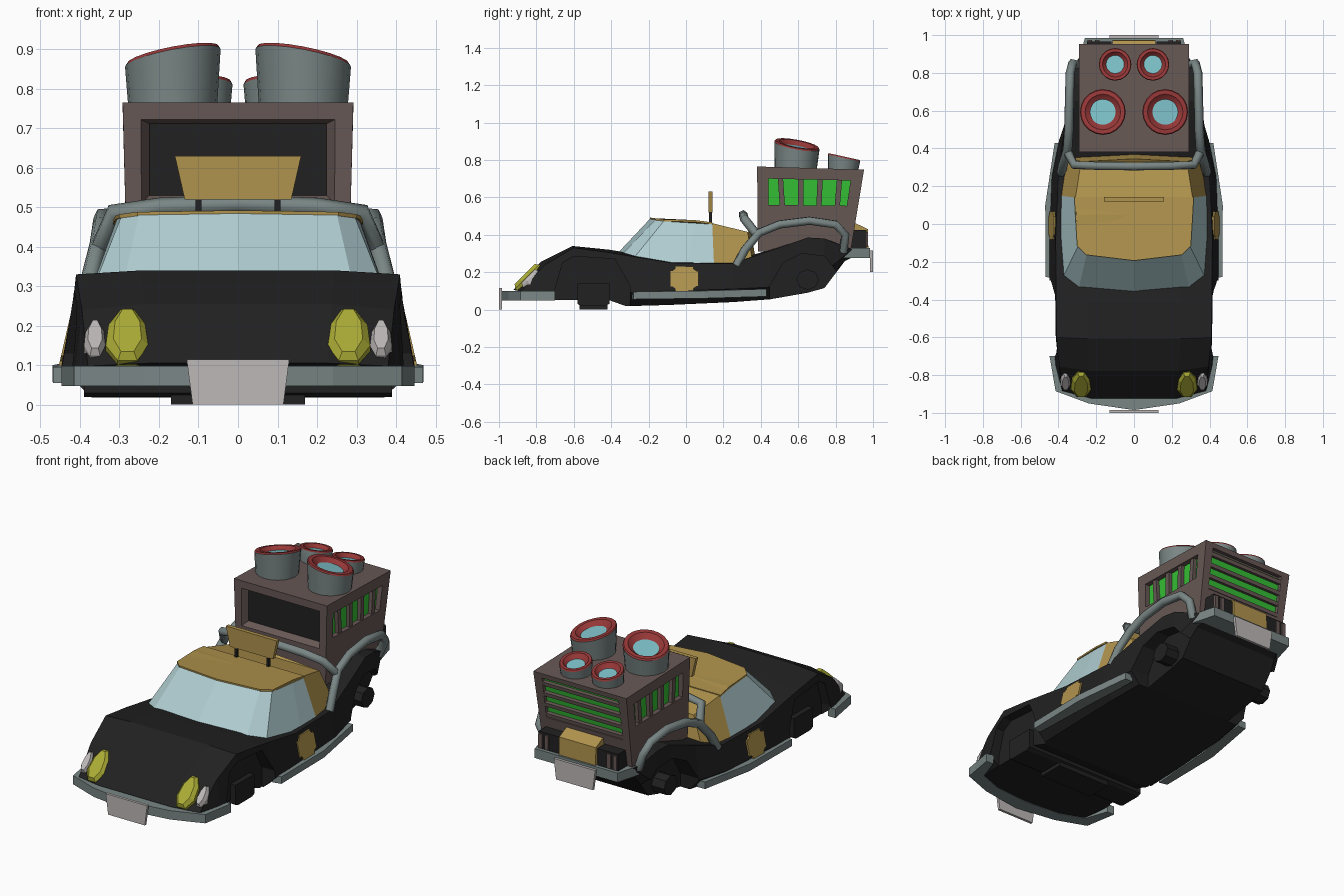
import bpy, bmesh, math
from mathutils import Vector, Matrix

if "Cube" in bpy.data.objects:
    bpy.data.objects.remove(bpy.data.objects["Cube"])


def material(name, *rgb):
    m = bpy.data.materials.new(name)
    m.diffuse_color = [((c / 255 + 0.055) / 1.055) ** 2.4 for c in rgb] + [1]
    m.use_nodes = True
    m.node_tree.nodes["Principled BSDF"].inputs["Base Color"].default_value = m.diffuse_color
    return m


BLACK = material("black paint", 33, 33, 33)
GREY = material("grey metal", 121, 134, 133)
BROWN = material("brown casing", 103, 88, 85)
GOLD = material("gold paint", 176, 147, 77)
GLASS = material("pale window", 176, 205, 209)
CYAN = material("cyan lens", 125, 192, 200)
GREEN = material("green glow", 52, 190, 52)
YELLOW = material("yellow lamp", 172, 172, 54)
RED = material("red rim", 150, 55, 55)
WHITE = material("white plate", 190, 184, 184)


def make(name, verts, faces, *mats):
    me = bpy.data.meshes.new(name)
    me.from_pydata([tuple(v) for v in verts], [], faces)
    bm = bmesh.new()
    bm.from_mesh(me)
    bmesh.ops.recalc_face_normals(bm, faces=bm.faces)
    bm.to_mesh(me)
    bm.free()
    for m in mats:
        me.materials.append(m)
    ob = bpy.data.objects.new(name, me)
    bpy.context.collection.objects.link(ob)
    return ob


def prism(name, pts, vec, mat):
    n = len(pts)
    v = [Vector(p) for p in pts]
    v += [p + Vector(vec) for p in v]
    f = [list(range(n)), list(range(n, 2 * n))]
    f += [(i, (i + 1) % n, n + (i + 1) % n, n + i) for i in range(n)]
    return make(name, v, f, mat)


def box(name, lo, hi, mat, tilt=0):
    c, h = (Vector(lo) + Vector(hi)) / 2, (Vector(hi) - Vector(lo)) / 2
    pts = [(-h.x, -h.y, -h.z), (h.x, -h.y, -h.z), (h.x, h.y, -h.z), (-h.x, h.y, -h.z)]
    ob = prism(name, pts, (0, 0, 2 * h.z), mat)
    ob.data.transform(Matrix.Translation(c) @ Matrix.Rotation(math.radians(tilt), 4, 'X'))
    return ob


def loft(name, rings, mat):
    n = len(rings[0])
    v = [p for r in rings for p in r]
    f = [list(range(n)), list(range(len(v) - n, len(v)))]
    for k in range(len(rings) - 1):
        f += [(k * n + i, k * n + (i + 1) % n, k * n + n + (i + 1) % n, k * n + n + i) for i in range(n)]
    return make(name, v, f, mat)


def cut(ob, cutters):
    bpy.context.view_layer.objects.active = ob
    for c in cutters:
        m = ob.modifiers.new("cut", 'BOOLEAN')
        m.operation, m.object, m.solver = 'DIFFERENCE', c, 'EXACT'
        bpy.ops.object.modifier_apply(modifier=m.name)
        bpy.data.objects.remove(c)


def mirrored(half):
    return half + [(-x, *r) for x, *r in reversed(half) if x > 0]


def band(name, outer, inner, z0, z1):
    o = outer[:0:-1] + [outer[0]] + [(-x, y) for x, y in outer[1:]]
    i = [(-x, y) for x, y in reversed(inner[1:])] + inner
    return prism(name, [(x, y, z0) for x, y in o + i], (0, 0, z1 - z0), GREY)


def tube(name, pts, r):
    cu = bpy.data.curves.new(name, 'CURVE')
    cu.dimensions, cu.bevel_depth, cu.bevel_resolution, cu.use_fill_caps = '3D', r, 1, True
    sp = cu.splines.new('POLY')
    sp.points.add(len(pts) - 1)
    for p, c in zip(sp.points, pts):
        p.co = (*c, 1)
    ob = bpy.data.objects.new(name, cu)
    bpy.context.collection.objects.link(ob)
    cu.materials.append(GREY)
    bpy.ops.object.select_all(action='DESELECT')
    ob.select_set(True)
    bpy.context.view_layer.objects.active = ob
    bpy.ops.object.convert(target='MESH')


# Body shell: y, bottom half width and z, side half width and z, shoulder half width and z, crown z, bow
stations = [(-.945, .34, .05, .385, .08, .38, .098, .105, .075), (-.79, .36, .05, .415, .09, .395, .24, .255, .04),
            (-.61, .37, .05, .43, .10, .41, .33, .34, .01), (-.41, .37, .05, .44, .10, .412, .305, .32, 0),
            (-.32, .37, .018, .447, .09, .412, .29, .305, 0), (-.08, .37, .025, .447, .10, .415, .25, .265, 0),
            (.25, .36, .04, .435, .11, .40, .245, .26, 0), (.45, .34, .055, .395, .12, .375, .315, .32, 0),
            (.65, .32, .09, .36, .16, .345, .385, .385, 0), (.74, .30, .115, .345, .20, .335, .38, .38, 0),
            (.85, .27, .26, .30, .29, .31, .335, .34, 0), (.90, .25, .285, .27, .30, .28, .32, .33, 0)]
rings = []
for y, wb, zb, ws, zs, wt, zt, zc, bow in stations:
    half = [(wb, zb), (ws, zs), (wt, zt), (wt * .6, zc)]
    rings.append([(x, y + bow * (x / .42) ** 2, z) for x, z in half + [(-x, z) for x, z in reversed(half)]])
body = loft("body_shell", rings, BLACK)

# Wheel arches
front_arch = [(-.70, -.1), (-.70, .11), (-.66, .25), (-.60, .285), (-.38, .27), (-.30, .13), (-.30, -.1)]
rear_arch = [(.45, -.1), (.45, .13), (.52, .25), (.62, .30), (.74, .285), (.81, .20), (.84, -.1)]
cut(body, [prism("arch_cutter", [(s * x0, y, z) for y, z in a], (s * .4, 0, 0), BLACK)
           for s in (-1, 1) for a, x0 in ((front_arch, .36), (rear_arch, .28))])

# Axles
prism("front_axle", [(-.39, y, z) for y, z in ((-.58, .14), (-.58, .03), (-.56, .02), (-.43, .02), (-.41, .03), (-.41, .14))],
      (.78, 0, 0), BLACK)
box("front_axle_housing", (-.17, -.57, 0), (.17, -.42, .06), BLACK)
prism("rear_axle", [(-.36, .65 + .06 * math.cos(a * math.pi / 4), .16 + .055 * math.sin(a * math.pi / 4)) for a in range(8)],
      (.72, 0, 0), BLACK)

# Cabin: windows all round the front, gold roof and rear
base = [(0, -.395, .27), (.30, -.37, .265), (.385, -.30, .25), (.395, 0, .23), (.39, .15, .23), (.36, .36, .23), (0, .38, .23)]
top = [(0, -.19, .488), (.25, -.16, .484), (.295, -.115, .478), (.305, .05, .474), (.31, .14, .462), (.28, .33, .415), (0, .345, .425)]
B, T = mirrored(base), mirrored(top)
n = len(B)
faces = [(i, (i + 1) % n, n + (i + 1) % n, n + i) for i in range(n)] + [list(range(n))]
faces += [(n, n + 1, 2 * n - 1), (n + 5, n + 6, n + 7)]
faces += [(n + i, n + i + 1, 2 * n - i - 1, 2 * n - i) for i in range(1, 5)]
cabin = make("cabin", B + T, faces, GOLD, GLASS)
for p in cabin.data.polygons:
    p.material_index = int(p.center.y < .13 and abs(p.normal.z) < .88 and p.center.z < .42)
# Slim roof edge above the glass
prism("roof_edge", [(x * 1.02, y * 1.02, z - .006) for x, y, z in T[:5] + T[-4:]], (0, 0, .01), GOLD)

# Roof sign on two posts
prism("roof_sign", [(-.135, .12, .52), (.135, .12, .52), (.16, .12, .63), (-.16, .12, .63)], (0, .022, 0), GOLD)
for s in (-1, 1):
    box("sign_post", (s * .1 - .007, .122, .46), (s * .1 + .007, .138, .525), BLACK)

# Bumpers, sills and blank plates
band("front_bumper", [(0, -.985), (.24, -.95), (.415, -.885), (.447, -.70)],
     [(0, -.90), (.22, -.88), (.355, -.83), (.40, -.70)], .048, .098)
prism("rear_bumper", [(x, y, .277) for x, y in ((-.30, .84), (.30, .84), (.26, .985), (-.26, .985))], (0, 0, .053), GREY)
prism("front_plate", [(-.115, -1, 0), (.115, -1, 0), (.13, -1, .115), (-.13, -1, .115)], (0, .015, 0), WHITE)
prism("rear_plate", [(-.115, .985, .20), (.115, .985, .20), (.13, .985, .315), (-.13, .985, .315)], (0, .015, 0), WHITE)
for s in (-1, 1):
    prism("side_sill", [(s * x, y, z) for x, y, z in ((.42, -.29, .055), (.468, -.28, .055), (.47, .10, .06),
          (.42, .43, .07), (.37, .43, .07), (.40, .10, .06))], (0, 0, .04), GREY)
    # Door badge: a plump cross lying on the sloping door
    a, b, c = .075, .048, .062
    cross = [(a, -b), (a, b), (c, b), (b, c), (b, a), (-b, a), (-b, c), (-c, b), (-a, b), (-a, -b), (-c, -b),
             (-b, -c), (-b, -a), (b, -a), (b, -c), (c, -b)]
    prism("door_badge", [(s * (.429 - .2 * z), y - .008, .165 + z * .87) for y, z in cross], (s * .0095, 0, 0), GOLD)

    # Headlamps: tapered eight-sided pads lying on the nose
    for name, x, y, z, w, l, mat in (("headlamp", .28, -.838, .165, .053, .098, YELLOW),
                                     ("side_lamp", .362, -.82, .155, .027, .064, WHITE)):
        pad = []
        for k, h in ((1, -.02), (1, .016), (.65, .034)):
            ts = [(i + .5) * math.pi / 4 for i in range(8)]
            pad.append([(w * k * 1.05 * math.cos(t) * (1 - .18 * math.sin(t)), l * k ** .4 * math.sin(t), h) for t in ts])
        lamp = loft(name, pad, mat)
        lamp.data.transform(Matrix.Translation((s * x, y, z)) @ Matrix.Rotation(math.radians(45), 4, 'X'))

    # Rear fender rail
    tube("fender_rail", [(s * x, y, z) for x, y, z in ((.385, .27, .235), (.375, .315, .32), (.352, .39, .41), (.345, .50, .455),
         (.342, .66, .475), (.338, .80, .455), (.325, .852, .40), (.29, .84, .31))], .024)
    # Tail blocks and lamps
    box("tail_block", (min(s * .12, s * .25), .86, .32), (max(s * .12, s * .25), .965, .425), BLACK)
    for x in (.195, .235):
        box("tail_lamp", (s * x - .012, .95, .335), (s * x + .012, .974, .415), BROWN)

# Roll bar behind the cabin
bar = [(0, .305, .508), (.20, .308, .50), (.315, .312, .485), (.348, .375, .405)]
tube("roll_bar", [(-x, y, z) for x, y, z in bar[:0:-1]] + bar, .024)

# Gold rear panel
prism("rear_panel", [(-.115, y, z) for y, z in ((.88, .32), (.975, .32), (.972, .43), (.91, .46), (.88, .46))], (.23, 0, 0), GOLD)

# Machine casing with recesses on four sides
sides = [(-.28, .385, .31), (.28, .385, .31), (.28, .88, .31), (-.28, .88, .31)]
lid = [(-.292, .38, .765), (.292, .38, .765), (.292, .952, .748), (-.292, .952, .748)]
casing = loft("machine_casing", [sides, lid], BROWN)
window = [(.44, .56), (.86, .555), (.88, .69), (.44, .70)]
# Front recess has bevelled walls
mouth = loft("front_cutter", [[(x * w, y, z) for x, z in ((-1, lo), (1, lo), (1, hi), (-1, hi))]
             for w, y, lo, hi in ((.262, .35, .49, .73), (.222, .425, .533, .71))], BROWN)
cutters = [mouth, box("back_cutter", (-.24, .90, .475), (.24, 1.04, .715), BROWN, -9.5)]
for s in (-1, 1):
    cutters.append(prism("side_cutter", [(s * .255, y, z) for y, z in window], (s * .1, 0, 0), BROWN))
cut(casing, cutters)
box("front_screen", (-.224, .415, .53), (.224, .424, .712), BLACK)
box("back_glow", (-.24, .898, .475), (.24, .906, .715), GREEN, -9.5)
for i in range(4):
    z = .50 + i * .063
    box("back_slat", (-.24, .898 + (z - .595) * .167, z - .011), (.24, .926 + (z - .595) * .167, z + .011), BROWN, -9.5)
for s in (-1, 1):
    prism("side_glow", [(s * .252, y, z) for y, z in window], (s * .008, 0, 0), GREEN)
    for i, lean in enumerate((-.01, 0, .006, .012)):
        y = .515 + i * .098
        prism("side_slat", [(s * .255, y - .014, .555), (s * .255, y + .014, .555), (s * .255, y + .014 + lean, .70),
                            (s * .255, y - .014 + lean, .70)], (s * .026, 0, 0), BROWN)


# Chimneys: lathed pots with a sloping mouth, red rim and cyan lens
def chimney(x, y, r, h, sx, sy):
    N, z0 = 20, .72
    prof = [(.91 * r, z0), (r, h - .002), (.96 * r, h + .006), (.78 * r, h + .006), (.68 * r, h - .006), (.56 * r, h - .016)]
    v = []
    for pr, z in prof:
        k = 0 if z == z0 else 1
        for i in range(N):
            c, d = pr * math.cos(i * 2 * math.pi / N), pr * math.sin(i * 2 * math.pi / N)
            v.append((x + c, y + d + .008 * k, z + k * (sx * c + sy * d)))
    f = [list(range(N)), list(range(5 * N, 6 * N))]
    f += [(k * N + i, k * N + (i + 1) % N, k * N + N + (i + 1) % N, k * N + N + i) for k in range(5) for i in range(N)]
    ob = make("chimney", v, f, GREY, RED, CYAN)
    for p in ob.data.polygons:
        p.material_index = 2 if p.index == 1 else int(p.index >= 2 + 2 * N or (p.index >= 2 + N))
    bpy.ops.object.select_all(action='DESELECT')
    ob.select_set(True)
    bpy.context.view_layer.objects.active = ob
    bpy.ops.object.shade_smooth_by_angle(angle=math.radians(25))


for s in (-1, 1):
    chimney(s * .165, .585, .121, .880, -s * .19, -.18)
    chimney(s * .10, .837, .086, .812, 0, -.22)
